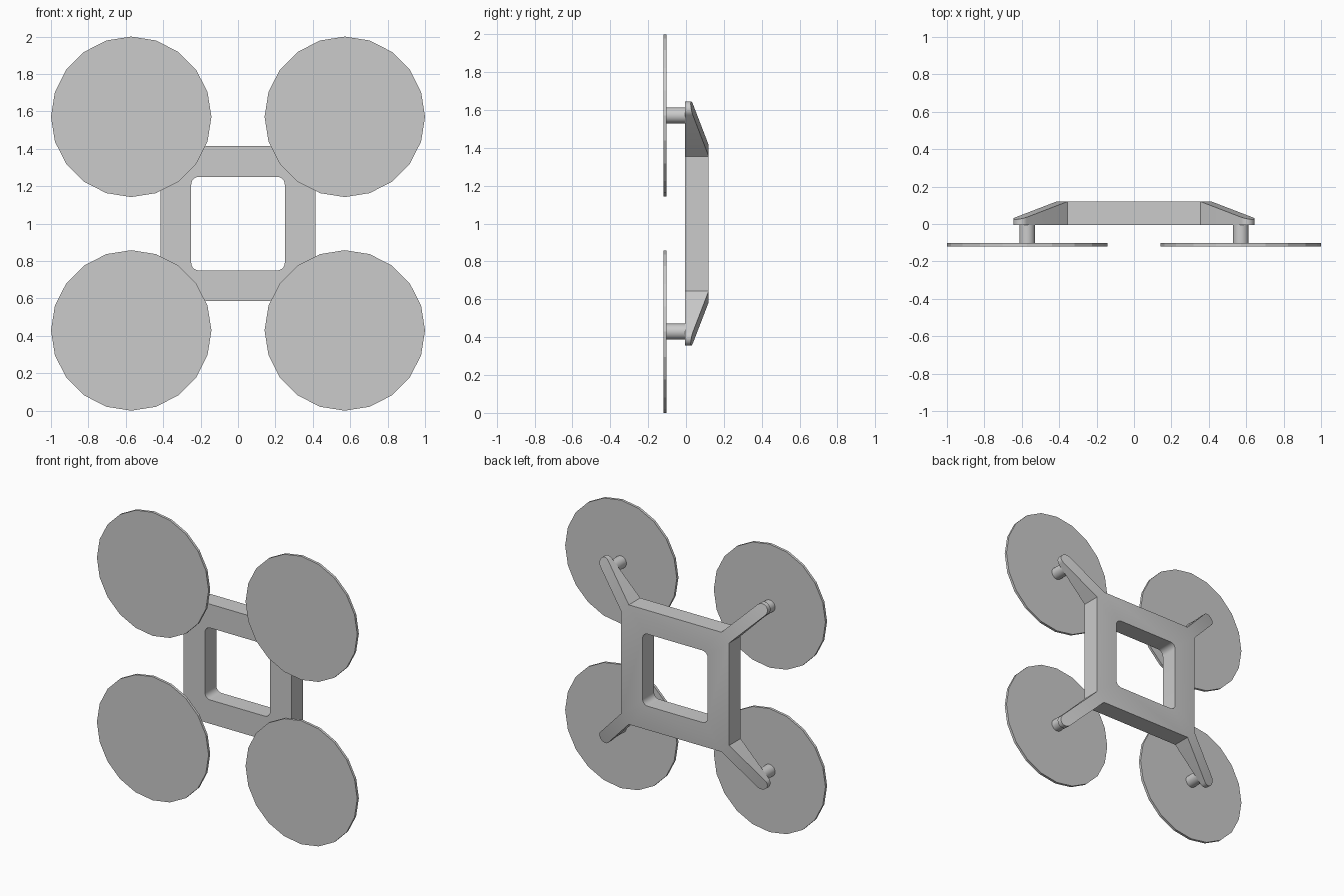
import bpy, bmesh, math
from mathutils import Matrix, Vector

if "Cube" in bpy.data.objects:
    bpy.data.objects.remove(bpy.data.objects["Cube"])

FRONT, BACK = -0.006, 0.12      # frame depth range
OUT, INN, R_IN = 0.415, 0.25, 0.04
HALF_W = 0.042                  # arm half width
ROOT_D = (2 * OUT - HALF_W * math.sqrt(2)) / math.sqrt(2)
TIP_D = 0.603 * math.sqrt(2)    # centre of the rounded arm tip
SLOPE = 0.272
ROTOR = 0.571


def smooth(obj):
    bpy.ops.object.select_all(action='DESELECT')
    obj.select_set(True)
    bpy.context.view_layer.objects.active = obj
    bpy.ops.object.shade_smooth_by_angle(angle=math.radians(30))


def finish(name, bm):
    bmesh.ops.remove_doubles(bm, verts=bm.verts, dist=1e-5)
    bmesh.ops.recalc_face_normals(bm, faces=bm.faces)
    mesh = bpy.data.meshes.new(name)
    bm.to_mesh(mesh)
    bm.free()
    obj = bpy.data.objects.new(name, mesh)
    bpy.context.collection.objects.link(obj)
    return obj


def diag(d, s):
    """Point at distance d along a corner diagonal, offset s across it."""
    c = math.sqrt(0.5)
    return ((d - s * -1 * -1) * c, (d + s) * c)


# Square frame with four tapering, round-tipped arms
bm = bmesh.new()
arm = [diag(ROOT_D, -HALF_W)]
for i in range(13):
    a = -math.pi / 2 + math.pi * i / 12
    arm.append(diag(TIP_D + HALF_W * math.cos(a), HALF_W * math.sin(a)))
arm.append(diag(ROOT_D, HALF_W))
c = INN - R_IN
inner = [(c + R_IN * math.cos(math.pi * i / 12), c + R_IN * math.sin(math.pi * i / 12))
         for i in range(7)]


def turn(p, k):
    for _ in range(k % 4):
        p = (-p[1], p[0])
    return p


def pair(p, k):
    d = (p[0] + p[1]) * math.sqrt(0.5)
    back = BACK - SLOPE * max(0, d - ROOT_D)
    x, z = turn(p, k)
    return bm.verts.new((x, FRONT, z + 1)), bm.verts.new((x, back, z + 1))


outers = [[pair(p, k) for p in arm] for k in range(4)]
inners = [[pair(p, k) for p in inner] for k in range(4)]
for k in range(4):
    o, n = outers[k], inners[k]
    o2, n2 = outers[(k + 1) % 4], inners[(k + 1) % 4]
    for loop in (o + [o2[0]], n + [n2[0]]):
        for a, b in zip(loop, loop[1:]):
            bm.faces.new((a[0], b[0], b[1], a[1]))
    for s in (0, 1):
        bm.faces.new([v[s] for v in o])
        bm.faces.new([o[0][s], o[-1][s]] + [v[s] for v in reversed(n)])
        bm.faces.new((o[-1][s], o2[0][s], n2[0][s], n[-1][s]))
smooth(finish("frame_with_arms", bm))


def cylinder(name, x, z, radius, y0, y1, sides):
    bm = bmesh.new()
    m = Matrix.Translation(Vector((x, (y0 + y1) / 2, z))) @ Matrix.Rotation(math.pi / 2, 4, 'X')
    bmesh.ops.create_cone(bm, cap_ends=True, segments=sides, radius1=radius,
                          radius2=radius, depth=y1 - y0, matrix=m)
    return finish(name, bm)


# Motor stems and rotor discs at each corner
for sx, side in ((-1, "left"), (1, "right")):
    for sz, level in ((-1, "lower"), (1, "upper")):
        x, z = sx * ROTOR, 1 + sz * ROTOR
        smooth(cylinder(f"motor_stem_{level}_{side}", x, z, 0.042, -0.105, 0.01, 24))
        cylinder(f"rotor_disc_{level}_{side}", x, z, 0.429, -0.12, -0.102, 20)
